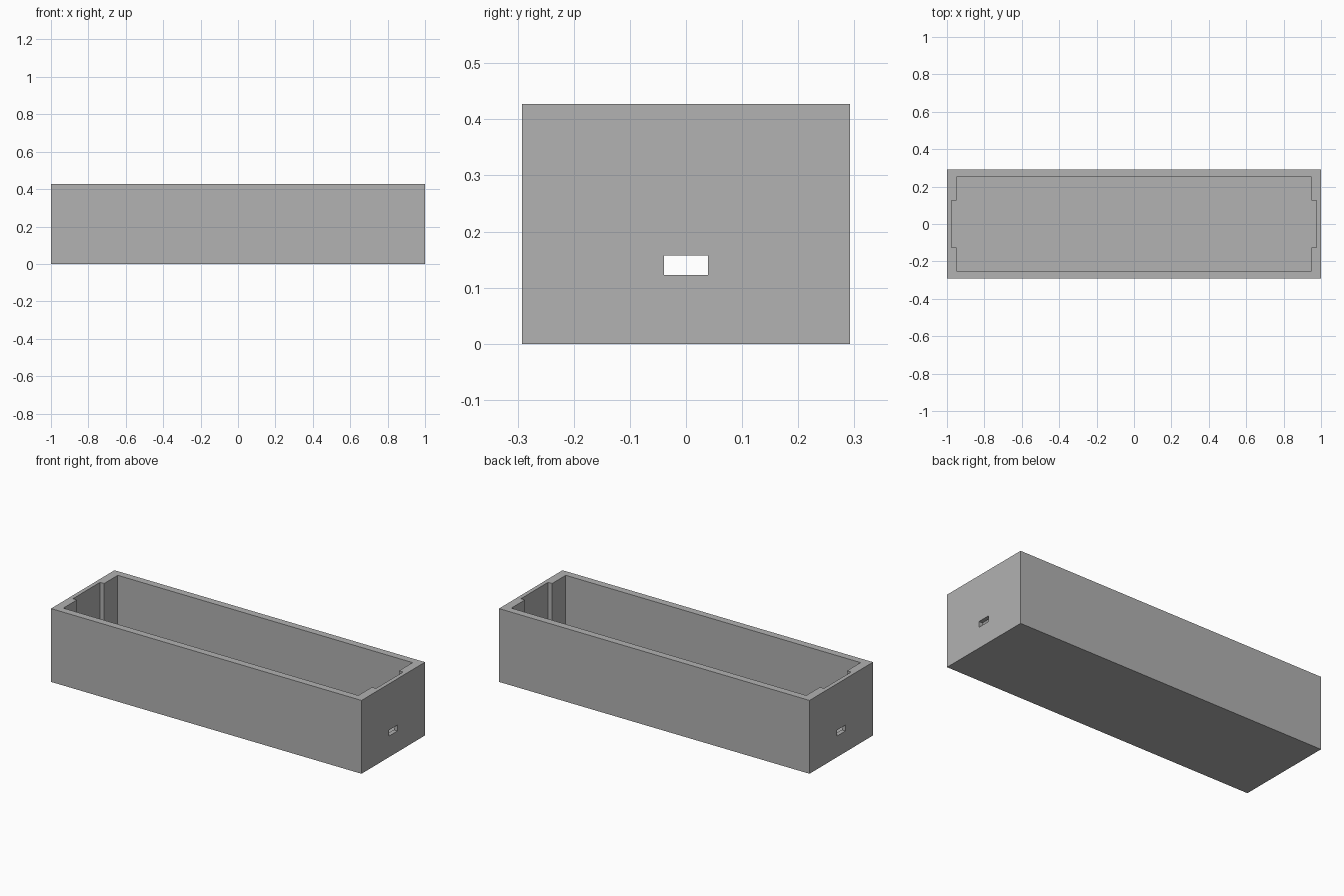
import bpy
import bmesh

HALF_X, HALF_Y, HEIGHT = 1.0, 0.292, 0.427
FLOOR = 0.043

if "Cube" in bpy.data.objects:
    bpy.data.objects.remove(bpy.data.objects["Cube"], do_unlink=True)

grey = bpy.data.materials.new("grey")
grey.use_nodes = True
colour = (0.445, 0.445, 0.445, 1)
grey.diffuse_color = colour
grey.node_tree.nodes["Principled BSDF"].inputs["Base Color"].default_value = colour


def prism(name, outline, z0, z1):
    """Extrude a flat outline from z0 up to z1."""
    bm = bmesh.new()
    base = bm.faces.new([bm.verts.new((x, y, z0)) for x, y in outline])
    top = bmesh.ops.extrude_face_region(bm, geom=[base])["geom"]
    verts = [v for v in top if isinstance(v, bmesh.types.BMVert)]
    bmesh.ops.translate(bm, verts=verts, vec=(0, 0, z1 - z0))
    bmesh.ops.recalc_face_normals(bm, faces=bm.faces)
    mesh = bpy.data.meshes.new(name)
    bm.to_mesh(mesh)
    bm.free()
    mesh.materials.append(grey)
    obj = bpy.data.objects.new(name, mesh)
    bpy.context.collection.objects.link(obj)
    return obj


def rectangle(x, y):
    return [(-x, -y), (x, -y), (x, y), (-x, y)]


def cut(target, cutter):
    """Subtract the cutter from the target, then discard it."""
    mod = target.modifiers.new("cut", 'BOOLEAN')
    mod.operation = 'DIFFERENCE'
    mod.solver = 'EXACT'
    mod.object = cutter
    bpy.context.view_layer.objects.active = target
    bpy.ops.object.modifier_apply(modifier=mod.name)
    bpy.data.objects.remove(cutter, do_unlink=True)


# Outer block
box = prism("open_box", rectangle(HALF_X, HALF_Y), 0, HEIGHT)

# Cavity with a shallow recess in the middle of each end wall
quarter = [(0.95, 0.25), (0.95, 0.125), (0.976, 0.125)]
right = [(x, -y) for x, y in quarter] + [(x, y) for x, y in reversed(quarter)]
cavity = right + [(-x, -y) for x, y in right]
cut(box, prism("cavity_cutter", cavity, FLOOR, HEIGHT + 0.1))

# Cable slot through both end walls
cut(box, prism("slot_cutter", rectangle(HALF_X + 0.1, 0.039), 0.123, 0.157))
